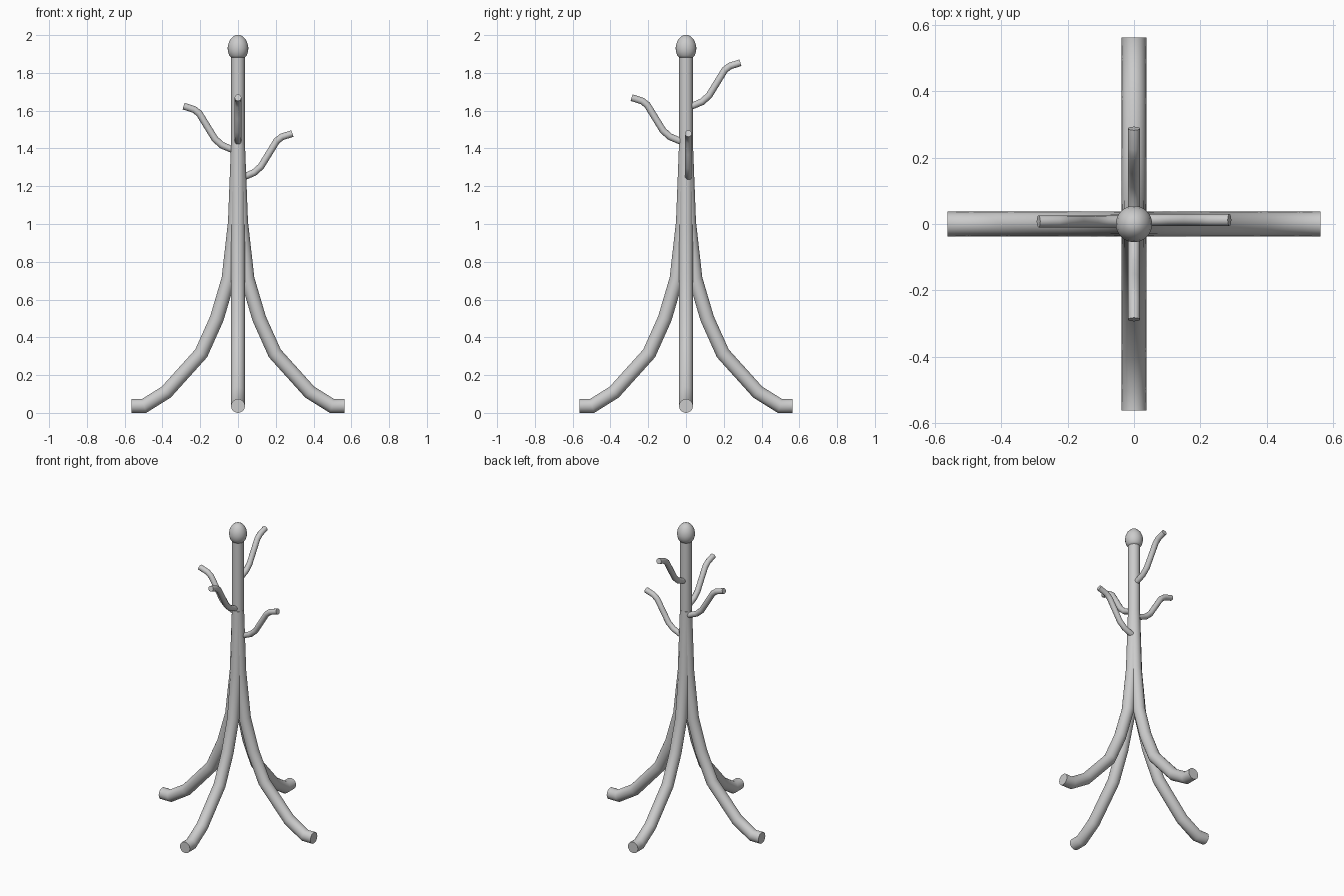
import bpy, bmesh
from math import pi, cos, sin, radians
from mathutils import Vector, Matrix

if "Cube" in bpy.data.objects:
    bpy.data.objects.remove(bpy.data.objects["Cube"])


def finish(bm, name):
    bmesh.ops.recalc_face_normals(bm, faces=bm.faces)
    mesh = bpy.data.meshes.new(name)
    bm.to_mesh(mesh)
    bm.free()
    obj = bpy.data.objects.new(name, mesh)
    bpy.context.collection.objects.link(obj)
    bpy.ops.object.select_all(action='DESELECT')
    obj.select_set(True)
    bpy.context.view_layer.objects.active = obj
    bpy.ops.object.shade_smooth_by_angle(angle=radians(50))
    return obj


def bridge(bm, rings):
    for a, b in zip(rings, rings[1:]):
        n = len(a)
        for i in range(n):
            bm.faces.new((a[i], a[(i + 1) % n], b[(i + 1) % n], b[i]))
    bm.faces.new(rings[0])
    bm.faces.new(rings[-1])


def tube(name, path, radius, turn=0, side=0.0, lift=0.0, sides=20):
    """Mitred round tube along an (out, z) path, turned about z."""
    pts = [Vector((x, 0, z + lift)) for x, z in path]
    rot = Matrix.Rotation(turn, 4, 'Z')
    bm = bmesh.new()
    rings = []
    for i, p in enumerate(pts):
        d0 = (p - pts[max(i - 1, 0)]).normalized() if i else (pts[1] - p).normalized()
        d1 = (pts[i + 1] - p).normalized() if i < len(pts) - 1 else d0
        t = (d0 + d1).normalized()
        n = Vector((-t.z, 0, t.x)) / t.dot(d0)
        ring = []
        for k in range(sides):
            a = 2 * pi * k / sides
            v = p + radius * (n * cos(a) + Vector((0, 1, 0)) * sin(a))
            co = rot @ v
            co.y += side
            ring.append(bm.verts.new(co))
        rings.append(ring)
    bridge(bm, rings)
    return finish(bm, name)


def lathe(name, profile, sides=24):
    bm = bmesh.new()
    rings = [[bm.verts.new((r * cos(2 * pi * k / sides), r * sin(2 * pi * k / sides), z))
              for k in range(sides)] for r, z in profile]
    bridge(bm, rings)
    return finish(bm, name)


# Central post
lathe("post", [(0.036, 0.8), (0.036, 1.9)])

# Egg-shaped finial
lathe("finial", [(0.034, 1.878), (0.046, 1.892), (0.053, 1.912), (0.055, 1.932),
                 (0.051, 1.955), (0.041, 1.977), (0.027, 1.992), (0.012, 2.0)])

# Four splayed legs that merge into the post
leg_path = [(0.563, 0.037), (0.497, 0.037), (0.38, 0.11), (0.195, 0.315), (0.112, 0.50),
            (0.05, 0.71), (0.016, 1.01), (0.0, 1.42)]
for i, name in enumerate(("right_leg", "back_leg", "left_leg", "front_leg")):
    tube(name, leg_path, 0.037, i * pi / 2)

# Four curved hooks at staggered heights
hook_path = [(0.0, -0.012), (0.04, 0.003), (0.085, 0.022), (0.122, 0.055), (0.165, 0.125),
             (0.205, 0.19), (0.232, 0.211), (0.288, 0.229)]
hooks = (("right_hook", 0, 1.25, 0.012), ("back_hook", 1, 1.625, 0.0),
         ("left_hook", 2, 1.395, 0.008), ("front_hook", 3, 1.44, 0.0))
for name, quarter, height, side in hooks:
    tube(name, hook_path, 0.018, quarter * pi / 2, side, height, 12)
